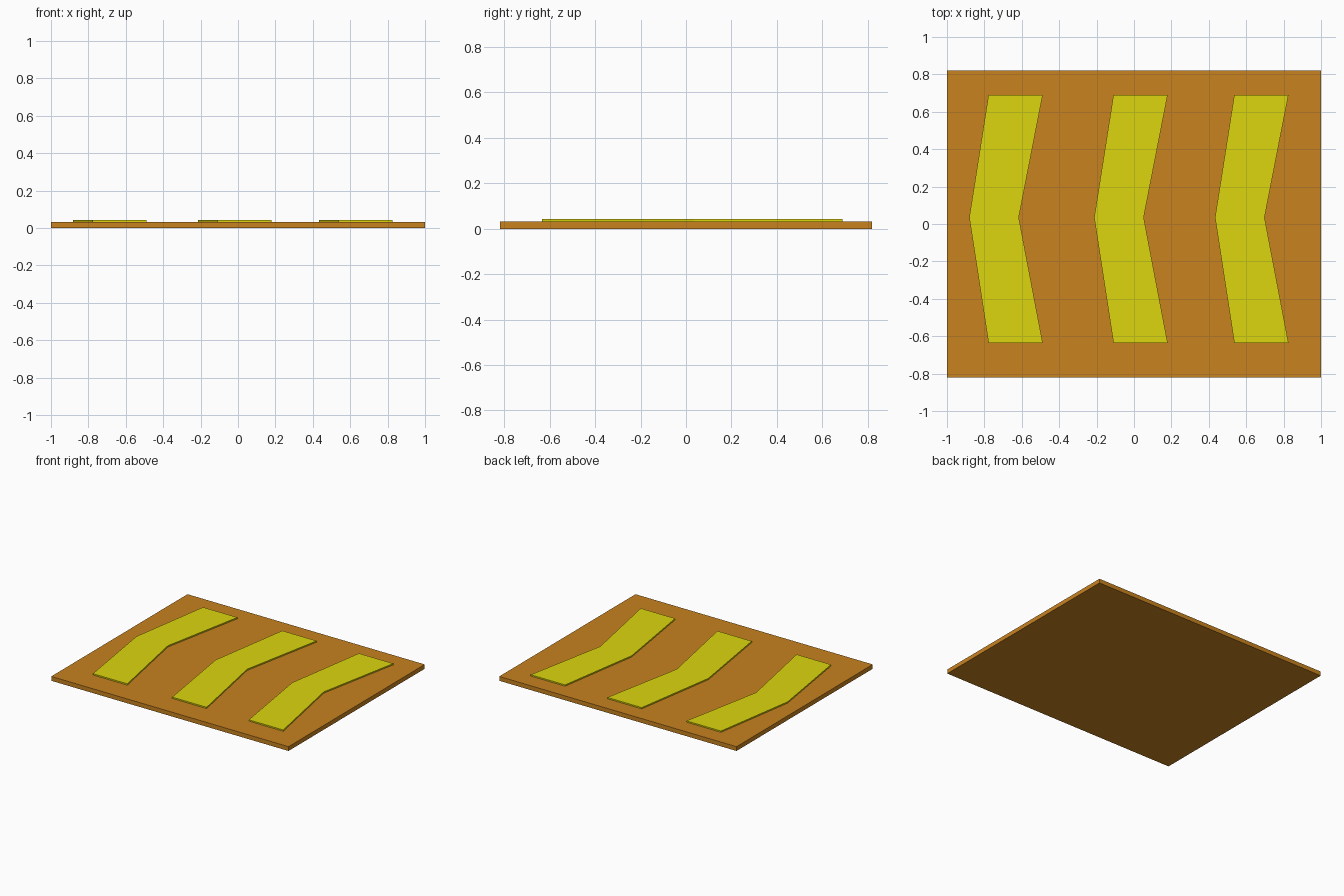
import bpy
import bmesh

if "Cube" in bpy.data.objects:
    bpy.data.objects.remove(bpy.data.objects["Cube"])


def material(name, color):
    m = bpy.data.materials.new(name)
    m.diffuse_color = color
    m.use_nodes = True
    m.node_tree.nodes["Principled BSDF"].inputs["Base Color"].default_value = m.diffuse_color
    return m


def slab(name, outline, z0, z1, mat, location_x=0.0):
    """Extrude a flat counter-clockwise outline from z0 up to z1."""
    bm = bmesh.new()
    face = bm.faces.new([bm.verts.new((x, y, z0)) for x, y in outline])
    ext = bmesh.ops.extrude_face_region(bm, geom=[face], use_keep_orig=True)
    top = [v for v in ext["geom"] if isinstance(v, bmesh.types.BMVert)]
    bmesh.ops.translate(bm, verts=top, vec=(0, 0, z1 - z0))
    bmesh.ops.recalc_face_normals(bm, faces=bm.faces)
    mesh = bpy.data.meshes.new(name)
    bm.to_mesh(mesh)
    bm.free()
    mesh.materials.append(mat)
    obj = bpy.data.objects.new(name, mesh)
    obj.location.x = location_x
    bpy.context.collection.objects.link(obj)
    return obj


orange = material("orange", (0.58, 0.225, 0.014, 1))
yellow = material("yellow", (0.72, 0.67, 0.004, 1))

PLATE_TOP, ARROW_TOP = 0.033, 0.043

# Base plate
slab("base_plate", [(-1, -0.82), (1, -0.82), (1, 0.82), (-1, 0.82)],
     0, PLATE_TOP, orange)

# Raised chevrons pointing towards -x
chevron = [(-0.11, -0.635), (0.18, -0.635), (0.052, 0.035),
           (0.18, 0.69), (-0.11, 0.69), (-0.213, 0.035)]
for label, x in (("left", -0.668), ("middle", 0.0), ("right", 0.646)):
    slab("chevron_" + label, chevron, PLATE_TOP, ARROW_TOP, yellow, x)
